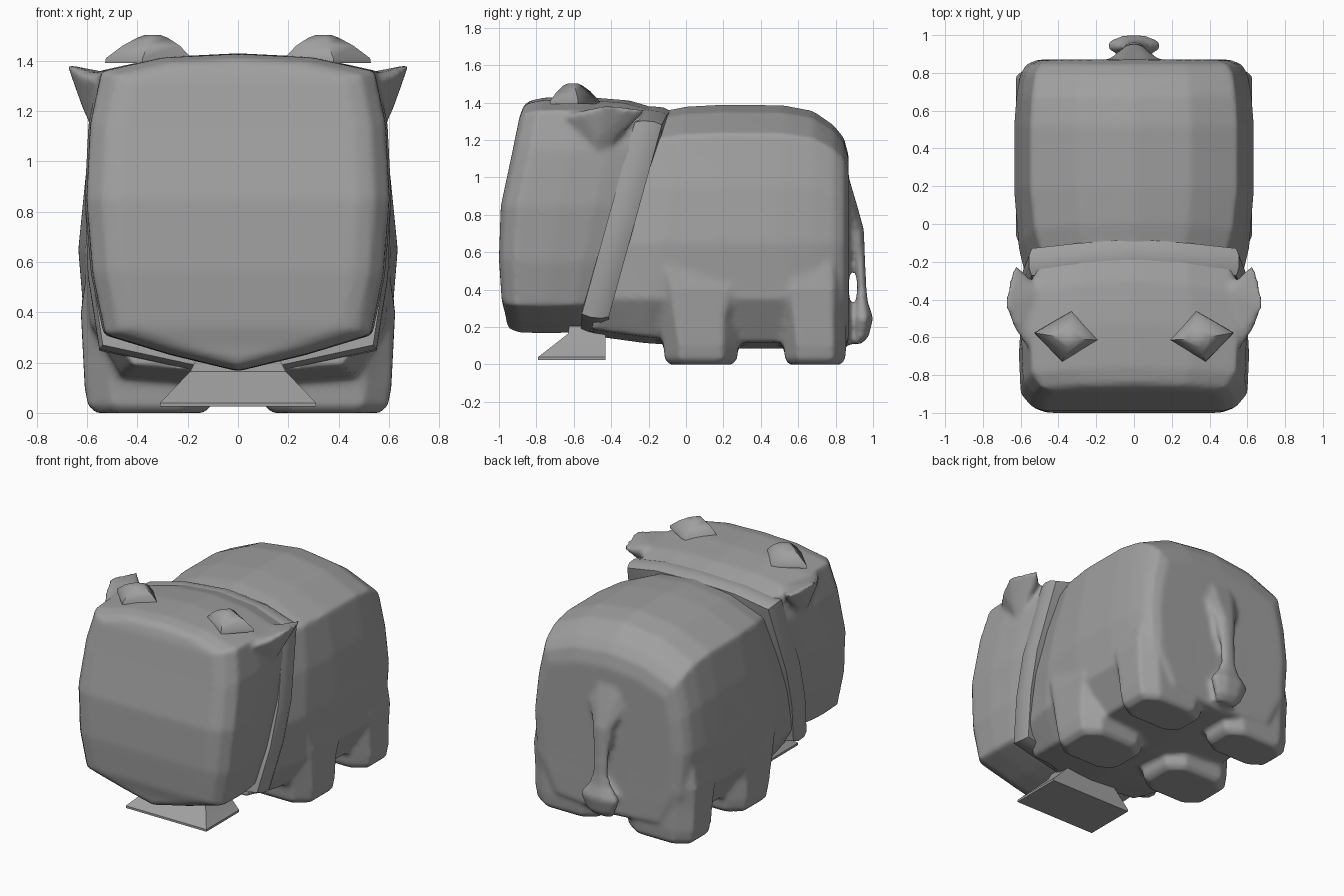
import bpy, bmesh, math

cube = bpy.data.objects.get("Cube")
if cube:
    bpy.data.objects.remove(cube, do_unlink=True)

grey = bpy.data.materials.new("plain_grey")
grey.use_nodes = True
grey.diffuse_color = (0.35, 0.35, 0.35, 1)
grey.node_tree.nodes["Principled BSDF"].inputs["Base Color"].default_value = (0.35, 0.35, 0.35, 1)


def finish(name, bm, angle):
    """Turn a bmesh into a shaded object."""
    bmesh.ops.recalc_face_normals(bm, faces=bm.faces)
    mesh = bpy.data.meshes.new(name)
    bm.to_mesh(mesh)
    bm.free()
    mesh.materials.append(grey)
    obj = bpy.data.objects.new(name, mesh)
    bpy.context.collection.objects.link(obj)
    bpy.ops.object.select_all(action='DESELECT')
    obj.select_set(True)
    bpy.context.view_layer.objects.active = obj
    bpy.ops.object.shade_smooth_by_angle(angle=math.radians(angle))
    return obj


def bridge(bm, rings):
    n = len(rings[0])
    for a, b in zip(rings, rings[1:]):
        for i in range(n):
            j = (i + 1) % n
            bm.faces.new((a[i], a[j], b[j], b[i]))


def loft(name, halves, angle=80, closed=True):
    """Loft mirrored half sections, each running from top centre to bottom centre."""
    bm = bmesh.new()
    rings = []
    for half in halves:
        mirrored = [(-x, y, z) for x, y, z in half[-2:0:-1]]
        rings.append([bm.verts.new(p) for p in half + mirrored])
    bridge(bm, rings)
    if closed:
        h, n = len(halves[0]), len(rings[0])
        for r in (rings[0], rings[-1]):
            bm.faces.new((r[0], r[1], r[n - 1]))
            for j in range(1, h - 2):
                bm.faces.new((r[j], r[j + 1], r[n - j - 1], r[n - j]))
            bm.faces.new((r[h - 2], r[h - 1], r[n - h + 2]))
    else:
        bridge(bm, [rings[-1], rings[0]])
    return finish(name, bm, angle)


def column(name, sections, sides=8, turn=22.5, power=0.6, angle=60):
    """Stack of rounded sections (x, y, z, half width, half depth)."""
    bm = bmesh.new()
    rings = []
    for cx, cy, z, hx, hy in sections:
        ring = []
        for i in range(sides):
            a = math.radians(turn) + i * math.tau / sides
            c, s = math.cos(a), math.sin(a)
            ring.append(bm.verts.new((cx + hx * math.copysign(abs(c) ** power, c),
                                      cy + hy * math.copysign(abs(s) ** power, s), z)))
        rings.append(ring)
    bridge(bm, rings)
    bm.faces.new(rings[0])
    bm.faces.new(rings[-1])
    return finish(name, bm, angle)


def neck_y(z):
    """Slanted plane of the collar."""
    return -0.15 + (z - 1.37) * 0.275


# Head: blocky, bulging front, slanted back
head_profile = [(0, 1.43, -.86), (.3, 1.415, -.87), (.55, 1.36, -.89), (.595, 1.15, -.93),
                (.61, .85, -.99), (.585, .55, -1.0), (.535, .31, -.985), (.27, .23, -.965), (0, .165, -.955)]
head = []
for t, grow, crown in [(0, .78, 0), (.035, .89, 0), (.14, .985, 0), (.45, 1, 0), (.75, .98, -.015), (1, .92, -.06)]:
    half = []
    for x, z, front in head_profile:
        zz = .8 + (z - .8) * (1 - (1 - grow) * .28)
        if z > 1.3:
            zz += crown
        back = neck_y(z) + .02 - .08 * abs(x)
        half.append((x * grow, front + (back - front) * t, zz))
    head.append(half)
skin = [loft("head", head)]

# Body: barrel with a rounded rump, narrowing and lifting towards the neck
body_profile = [(0, 1.39), (.3, 1.35), (.55, 1.235), (.605, .95), (.635, .65),
                (.61, .35), (.48, .12), (0, .085)]
body = []
for y, slant, wide, tall, lift in [(-.16, .28, .87, .94, .07), (.0, .18, .96, .985, .03), (.2, .03, 1, 1, 0),
                                   (.52, 0, 1, .995, 0), (.68, 0, .98, .95, 0), (.79, 0, .95, .84, 0),
                                   (.845, 0, .9, .74, 0), (.87, 0, .8, .6, .02)]:
    half = []
    for x, z in body_profile:
        zz = .7 + (z - .7) * tall if z > .7 else z
        half.append((x * wide, y + (z - 1.37) * slant, zz + (lift if z < .3 else 0)))
    body.append(half)
skin.append(loft("body", body))

# Legs: flush with the flanks, fading into the body
for side, sx in (("left", 1), ("right", -1)):
    x = .35 * sx
    for end, cy, depth, widen in (("front", .08, .21, 1.0), ("back", .69, .175, .4)):
        skin.append(column(f"{end}_{side}_leg",
                           [(x, cy, 0, .225, depth * .85), (x, cy, .03, .258, depth * .96),
                            (x, cy, .1, .272, depth), (x, cy - .01, .25, .28, depth + .02 * widen),
                            (x, cy - .03 * (1 - widen), .4, .288, depth + .07 * widen),
                            (x, cy - .04, .62, .255, depth + .11 * widen)]))

# Tail with a tuft
skin.append(column("tail", [(0, .91, .11, .08, .03), (0, .935, .15, .11, .045), (0, .945, .25, .15, .06),
                            (0, .94, .33, .085, .035), (0, .94, .41, .055, .026), (0, .93, .55, .058, .03),
                            (0, .9, .72, .08, .055), (0, .85, .85, .14, .07), (0, .8, 1.08, .18, .05)],
                   power=1))

# Ears
ear_points = [(.5, -.68, 1.33), (.58, -.64, 1.33), (.5, -.36, 1.35), (.68, -.43, 1.385), (.665, -.3, 1.375),
              (.63, -.21, 1.36), (.57, -.48, 1.1), (.615, -.47, 1.2), (.57, -.27, 1.31), (.635, -.55, 1.34)]
for side, sx in (("left", 1), ("right", -1)):
    bm = bmesh.new()
    for x, y, z in ear_points:
        bm.verts.new((x * sx, y, z))
    bmesh.ops.convex_hull(bm, input=bm.verts)
    skin.append(finish(f"{side}_ear", bm, 70))

# Fuse head, body, legs, tail and ears into one soft skin
for part in skin:
    part.select_set(True)
bpy.context.view_layer.objects.active = skin[0]
bpy.ops.object.join()
animal = bpy.context.view_layer.objects.active
animal.name = "animal_skin"
fuse = animal.modifiers.new("fuse", 'REMESH')
fuse.mode = 'VOXEL'
fuse.voxel_size = 0.016
soften = animal.modifiers.new("soften", 'SMOOTH')
soften.factor = 0.5
soften.iterations = 5
for name in ("fuse", "soften"):
    bpy.ops.object.modifier_apply(modifier=name)
bpy.ops.object.shade_smooth()

# Collar: thick band around the neck
collar_profile = [(0, 1.365), (.3, 1.345), (.545, 1.29), (.595, .82), (.585, .55),
                  (.54, .26), (.15, .175), (0, .165)]
collar = []
for offset, swell in [(-.07, .85), (-.075, .995), (-.03, 1.02), (.03, 1.02), (.07, .995), (.065, .85)]:
    collar.append([(x * swell, neck_y(z) + offset - .05 * min(x, .54), .77 + (z - .77) * swell - offset * .1)
                   for x, z in collar_profile])
loft("collar", collar, angle=35, closed=False)

# Bell hanging below the collar
column("bell", [(0, -.61, .025, .31, .18), (0, -.61, .04, .31, .18), (0, -.53, .165, .19, .1),
                (0, -.53, .205, .17, .095)], sides=4, turn=45, power=0, angle=30)

# Horn nubs
for side, sx in (("left", 1), ("right", -1)):
    column(f"{side}_horn", [(.355 * sx, -.595, 1.392, .175, .135), (.355 * sx, -.595, 1.41, .172, .132),
                            (.345 * sx, -.6, 1.46, .115, .09), (.34 * sx, -.605, 1.492, .06, .05),
                            (.34 * sx, -.605, 1.503, .03, .025)],
           sides=4, turn=8 * sx, power=1)
